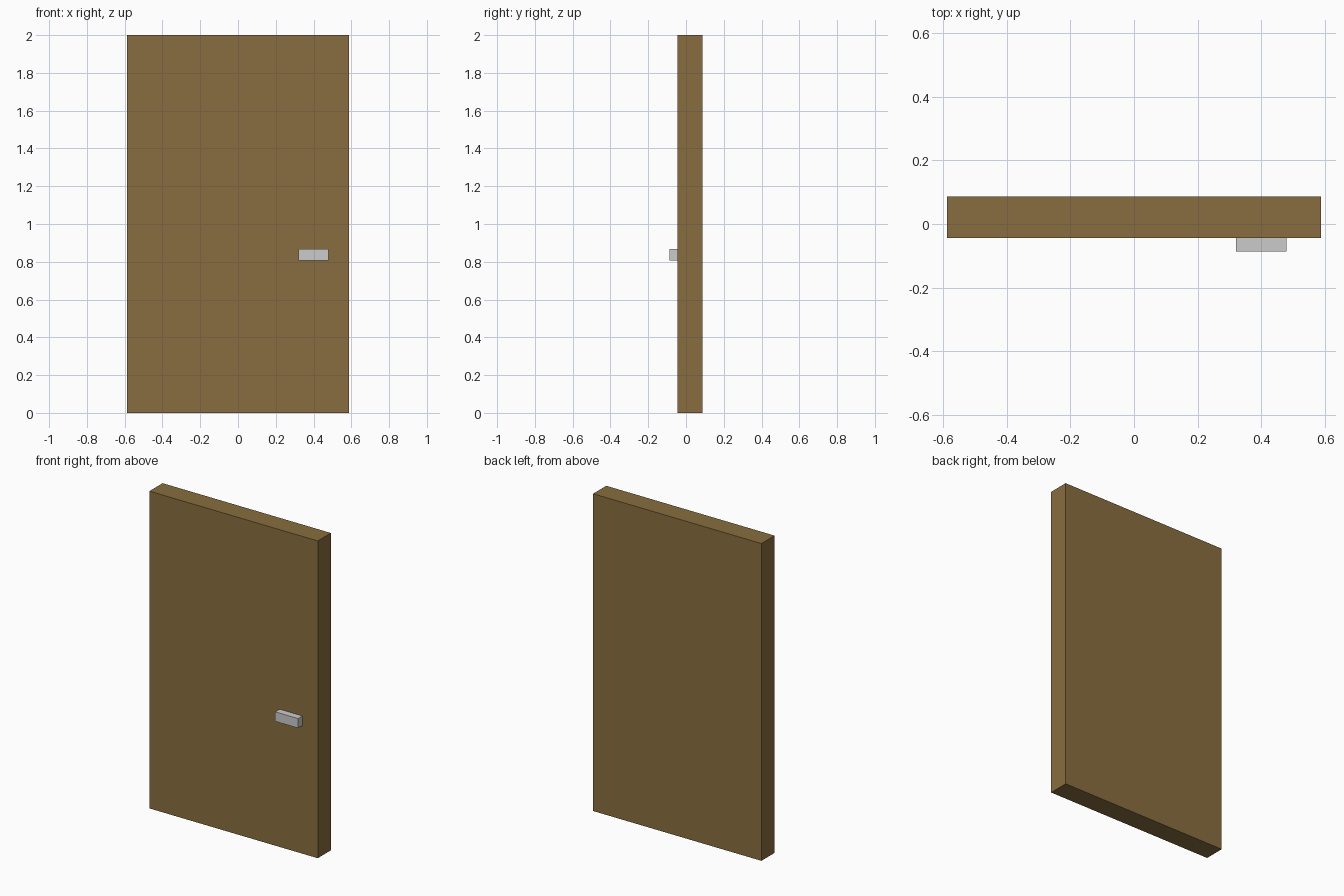
import bpy

if "Cube" in bpy.data.objects:
    bpy.data.objects.remove(bpy.data.objects["Cube"])


def box(name, lo, hi, color=None):
    """Axis-aligned box spanning two opposite corners."""
    centre = [(a + b) / 2 for a, b in zip(lo, hi)]
    bpy.ops.mesh.primitive_cube_add(size=1, location=centre)
    ob = bpy.context.object
    ob.name = name
    ob.scale = [b - a for a, b in zip(lo, hi)]
    bpy.ops.object.transform_apply(location=False, rotation=False, scale=True)
    if color:
        mat = bpy.data.materials.new(name + "_material")
        mat.diffuse_color = color
        mat.use_nodes = True
        mat.node_tree.nodes["Principled BSDF"].inputs["Base Color"].default_value = mat.diffuse_color
        ob.data.materials.append(mat)
    return ob


# Wooden slab
box("door_panel", (-0.587, -0.044, 0), (0.587, 0.087, 2), (0.25, 0.155, 0.05, 1))

# Handle bar resting on the front face
box("door_handle", (0.32, -0.087, 0.808), (0.479, -0.044, 0.868))
